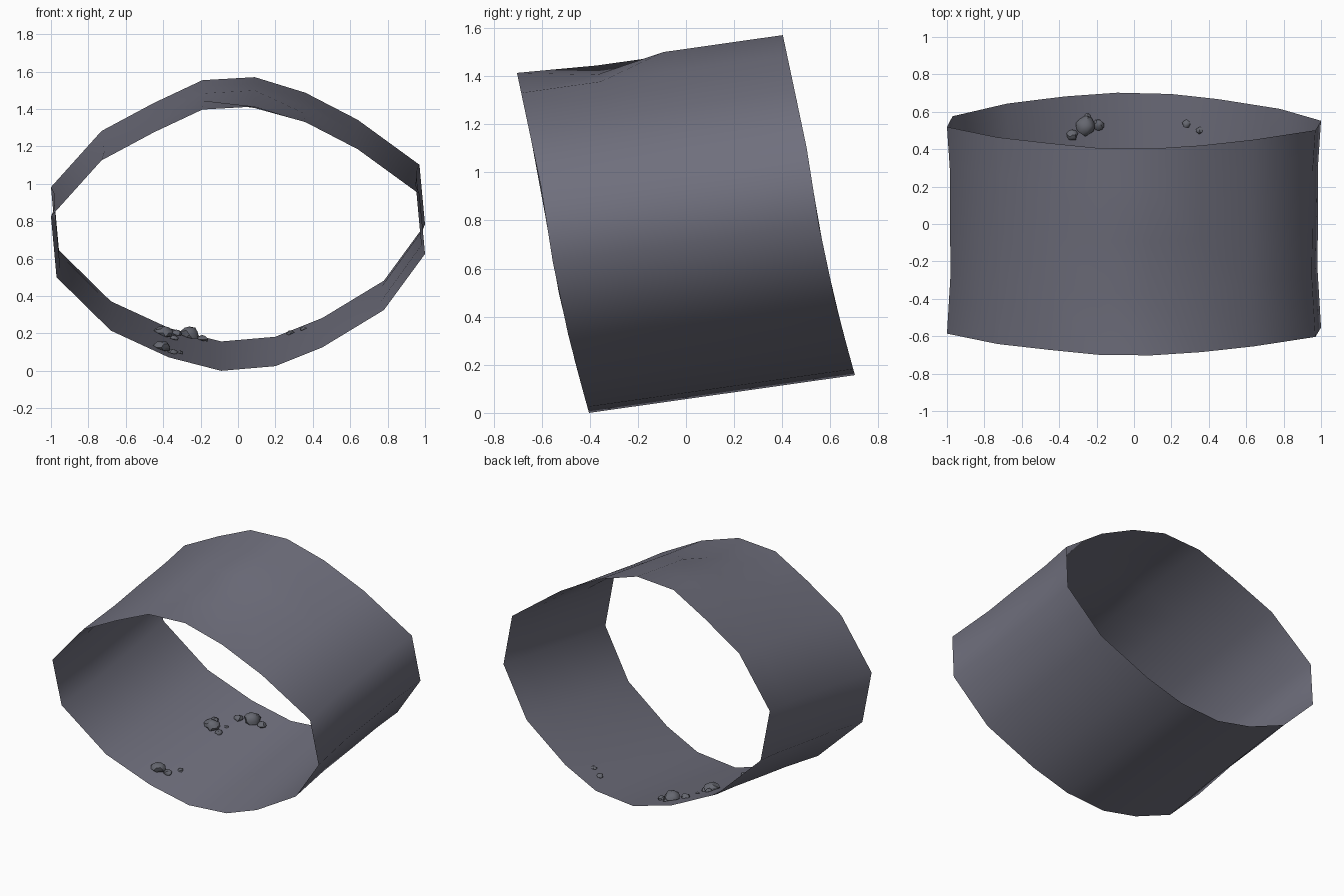
import bpy, bmesh, math, random
from mathutils import Vector, Matrix

if "Cube" in bpy.data.objects:
    bpy.data.objects.remove(bpy.data.objects["Cube"])

random.seed(4)

# Front rim outline (x, z), 16 sides
RIM = [(-1.0, .825), (-.97, .50), (-.68, .215), (-.37, .072), (-.09, 0), (.2, .025),
       (.45, .125), (.78, .325), (1.0, .625), (.97, .945), (.64, 1.185), (.36, 1.33),
       (.09, 1.413), (-.19, 1.397), (-.45, 1.275), (-.73, 1.125)]
AXIS = Vector((0, 1.105, .157))


def rim_y(z):
    bow = .02 * math.sin(math.pi * z / .95) if z < .95 else 0
    return -.403 - .212 * z - bow


def slate(name, colour):
    mat = bpy.data.materials.new(name)
    mat.diffuse_color = (*colour, 1)
    mat.use_nodes = True
    mat.node_tree.nodes["Principled BSDF"].inputs["Base Color"].default_value = mat.diffuse_color
    return mat


BAND_MAT = slate("slate", (.16, .16, .205))
STONE_MAT = slate("dark_slate", (.13, .135, .16))


def add_object(name, bm, angle, mat):
    me = bpy.data.meshes.new(name)
    bm.to_mesh(me)
    bm.free()
    me.materials.append(mat)
    ob = bpy.data.objects.new(name, me)
    bpy.context.collection.objects.link(ob)
    bpy.context.view_layer.objects.active = ob
    ob.select_set(True)
    bpy.ops.object.shade_smooth_by_angle(angle=math.radians(angle))
    ob.select_set(False)
    return ob


# Thin open band, slightly pinched between its rims, with a shallow dent on top
bm = bmesh.new()
rings = []
for t, pinch in ((0, 1), (.3, .98), (.55, .985), (.8, .985), (1, 1)):
    ring = []
    for i, (x, z) in enumerate(RIM):
        p = Vector((x * pinch, rim_y(z), z)) + AXIS * t
        if t == .3 and i == 12:
            p.z -= .055
        ring.append(bm.verts.new(p))
    rings.append(ring)
n = len(RIM)
for a, b in zip(rings, rings[1:]):
    for i in range(n):
        j = (i + 1) % n
        bm.faces.new((a[i], a[j], b[j], b[i]))
bmesh.ops.recalc_face_normals(bm, faces=bm.faces)
add_object("band", bm, 60, BAND_MAT)


def floor_z(x, y):
    """Height of the inside floor of the band."""
    for (x0, z0), (x1, z1) in zip(RIM[1:8], RIM[2:9]):
        if x0 <= x <= x1:
            z = z0 + (z1 - z0) * (x - x0) / (x1 - x0)
            return z + (y - rim_y(z)) / AXIS.y * AXIS.z
    return 0


# Clusters of lumpy pebbles lying on the floor: (x, y, radius)
CLUSTERS = {
    "front_pebbles": [(-.41, -.28, .045), (-.35, -.26, .027), (-.31, -.18, .018)],
    "middle_pebbles": [(-.40, .29, .048), (-.42, .35, .022), (-.34, .28, .024), (-.34, .36, .013)],
    "rear_pebbles": [(-.26, .525, .052), (-.33, .475, .028), (-.19, .53, .028), (-.25, .575, .016)],
    "side_pebbles": [(.28, .535, .022), (.35, .50, .018)],
}
for name, stones in CLUSTERS.items():
    bm = bmesh.new()
    for x, y, r in stones:
        m = Matrix.Translation((x, y, floor_z(x, y) + r * .3)) @ Matrix.Diagonal((1, 1, .75, 1))
        made = bmesh.ops.create_icosphere(bm, subdivisions=2, radius=r, matrix=m)
        c = m.translation
        for v in made["verts"]:
            v.co = c + (v.co - c) * random.uniform(.85, 1.15)
            # rest flat on the floor
            v.co.z = max(v.co.z, floor_z(v.co.x, v.co.y) + .005)
    add_object(name, bm, 40, STONE_MAT)
